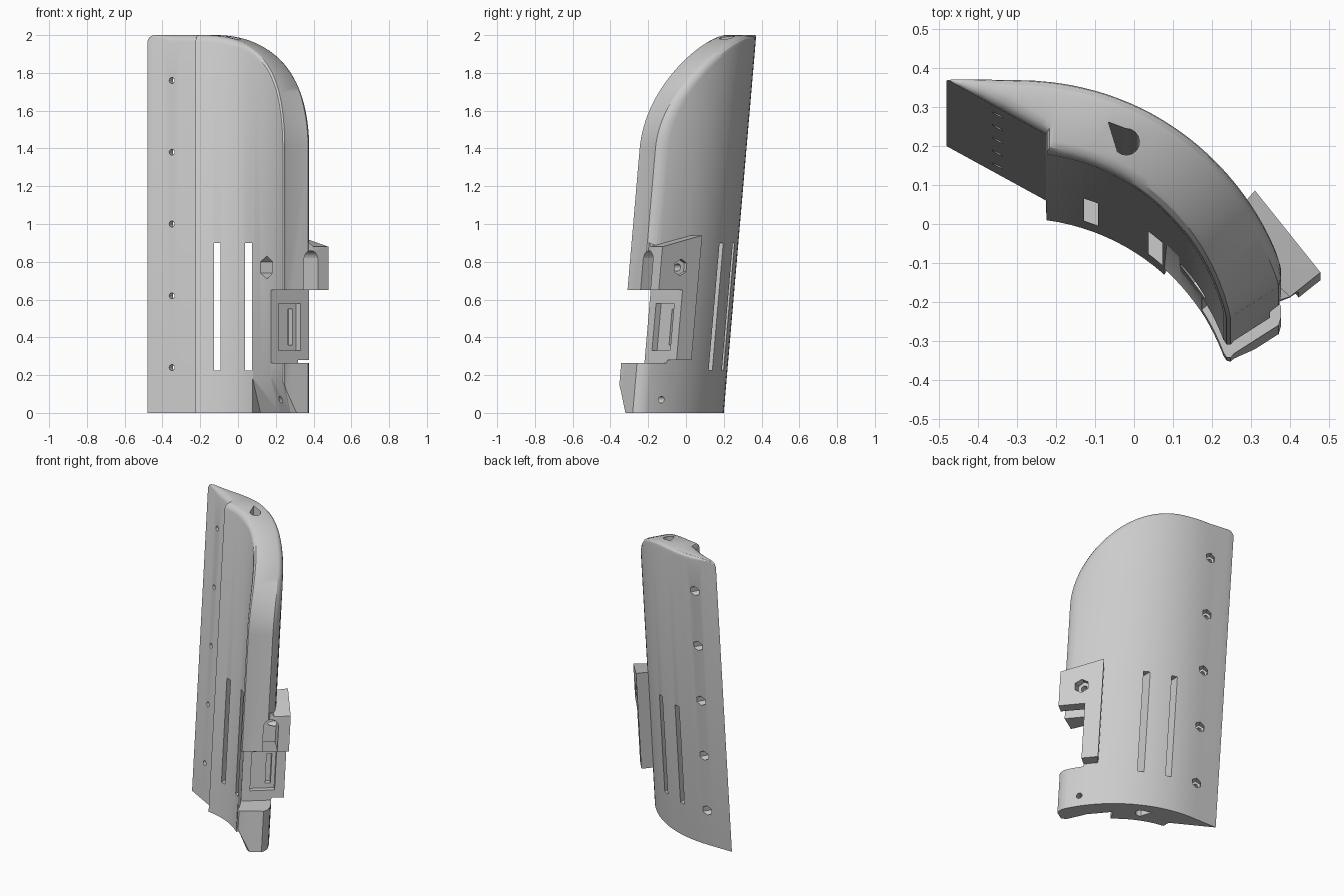
import bpy, bmesh
from math import sqrt, sin, cos, pi, hypot
from mathutils import Vector

cube = bpy.data.objects.get("Cube")
if cube:
    bpy.data.objects.remove(cube)

LEAN = 0.086                       # backward lean per unit of height
CX, CY = -0.3, -0.55               # centre of the shell arcs
R_OUT, R_IN, FILLET = 0.75, 0.565, 0.035
TIP, END = -0.518, 0.46            # extent along the shell chord

grey = bpy.data.materials.new("light_grey")
grey.use_nodes = True
grey.diffuse_color = (0.6, 0.6, 0.6, 1)
grey.node_tree.nodes["Principled BSDF"].inputs["Base Color"].default_value = (0.6, 0.6, 0.6, 1)


def make_object(name, bm):
    bmesh.ops.recalc_face_normals(bm, faces=bm.faces)
    mesh = bpy.data.meshes.new(name)
    bm.to_mesh(mesh)
    bm.free()
    mesh.materials.append(grey)
    ob = bpy.data.objects.new(name, mesh)
    bpy.context.collection.objects.link(ob)
    return ob


def prism(name, plan, z0, tops):
    """Upright prism over a plan outline, with one top height or one per corner."""
    if not isinstance(tops, (list, tuple)):
        tops = [tops] * len(plan)
    bm = bmesh.new()
    low = [bm.verts.new((x, y, z0)) for x, y in plan]
    high = [bm.verts.new((x, y, t)) for (x, y), t in zip(plan, tops)]
    n = len(plan)
    for i in range(n):
        k = (i + 1) % n
        bm.faces.new((low[i], low[k], high[k], high[i]))
    caps = [bm.faces.new(low), bm.faces.new(high)]
    bmesh.ops.triangulate(bm, faces=caps)
    return make_object(name, bm)


def block(name, centre, along, half_len, half_wid, z0, z1):
    d = Vector(along).normalized()
    s = Vector((-d.y, d.x))
    c = Vector(centre)
    plan = [c + d * half_len * a + s * half_wid * b
            for a, b in ((-1, -1), (1, -1), (1, 1), (-1, 1))]
    return prism(name, [tuple(p) for p in plan], z0, z1)


def rod(name, centre, along, length, radius, sides=16):
    bm = bmesh.new()
    bmesh.ops.create_cone(bm, cap_ends=True, segments=sides, radius1=radius,
                          radius2=radius, depth=length)
    turn = Vector(along).to_track_quat('Z', 'Y').to_matrix()
    bmesh.ops.rotate(bm, matrix=turn, verts=bm.verts)
    bmesh.ops.translate(bm, vec=centre, verts=bm.verts)
    return make_object(name, bm)


# Shell surfaces in chord coordinates: u along the chord, v across it
def place(u, v, z):
    return (CX + 0.877 * u + 0.48 * v, CY - 0.48 * u + 0.877 * v, z)


def v_outer(u):
    return sqrt(R_OUT ** 2 - u * u) if u > -0.36 else 0.658 + 0.55 * (u + 0.36)


def v_inner(u):
    if u < -0.226:
        return 0.571
    return sqrt(R_IN ** 2 - u * u)


def u_inner(u):
    return u - 0.065 * max(0, u / END) ** 2


# Rim path: point and outward normal, up the tip, over the arch, down the end
path = [(TIP, 0, -1, 0)]
for k in range(5):
    a = k * pi / 8
    path.append((TIP + 0.04 - 0.04 * cos(a), 1.96 + 0.04 * sin(a), -cos(a), sin(a)))
path += [(u, 2, 0, 1) for u in (-0.42, -0.36, -0.32, -0.28, -0.25, -0.227, -0.203)]
ARCH_U, ARCH_W, ARCH_H, STEPS = -0.175, END + 0.175, 0.6, 30
for k in range(STEPS + 1):
    a = pi / 2 * (1 - k / STEPS)
    nu, nz = cos(a) / ARCH_W, sin(a) / ARCH_H
    m = hypot(nu, nz)
    path.append((ARCH_U + ARCH_W * cos(a), 1.4 + ARCH_H * sin(a), nu / m, nz / m))
path.append((END, 0, 1, 0))

bm = bmesh.new()
ROUND = [(1 - sin(k * pi / 6), 1 - cos(k * pi / 6)) for k in range(4)]
rings, feet = [], []
for u, z, nu, nz in path:
    r = min(FILLET, 0.4 * max(0, v_outer(u) - v_inner(u_inner(u))))
    ring = []
    for drop, inset in ROUND:
        w = u - drop * r * nu
        ring.append(bm.verts.new(place(w, v_outer(w) - inset * r, z - drop * r * nz)))
    for drop, inset in reversed(ROUND):
        w = u_inner(u - drop * r * nu)
        ring.append(bm.verts.new(place(w, v_inner(w) + inset * r, z - drop * r * nz)))
    rings.append(ring)
    feet.append([bm.verts.new((ring[j].co.x, ring[j].co.y, 0)) for j in (0, -1)])
for i in range(len(path) - 1):
    p, q, f, g = rings[i], rings[i + 1], feet[i], feet[i + 1]
    for j in range(len(p) - 1):
        bm.faces.new((p[j], p[j + 1], q[j + 1], q[j]))
    if 0 < i < len(path) - 2:
        bm.faces.new((p[0], q[0], g[0], f[0]))
        bm.faces.new((p[-1], f[1], g[1], q[-1]))
        bm.faces.new((f[0], g[0], g[1], f[1]))
bm.faces.new(rings[-1])
bmesh.ops.remove_doubles(bm, verts=bm.verts, dist=2e-4)
bmesh.ops.dissolve_degenerate(bm, edges=bm.edges, dist=1e-5)
bmesh.ops.delete(bm, geom=[v for v in bm.verts if not v.link_faces], context='VERTS')
shell = make_object("curved_shell", bm)

# Clamp block on the outer side
clamp = prism("clamp_block",
              [(0.22, -0.1), (0.31, 0.005), (0.478, -0.2), (0.40, -0.262), (0.33, -0.29)],
              0.28, [0.94, 0.94, 0.88, 0.88, 0.94])

# Cutters
shell_cuts, both_cuts = [], []
for x in (-0.11, 0.055):
    shell_cuts.append(block("slot", (x, 0), (1, 0), 0.018, 0.5, 0.225, 0.9))
for k in range(5):
    z = 0.24 + 0.38 * k
    x, y, _ = place(-0.37, 0.571, z)
    shell_cuts.append(rod("screw_hole", (x, y, z), (0.48, 0.877, 0), 0.5, 0.016))
    x, y, _ = place(-0.37, 0.571 + 0.14, z)
    shell_cuts.append(rod("screw_head", (x, y, z), (0.48, 0.877, 0), 0.2, 0.032, 6))
teardrop = [(-0.02 + 0.034 * cos(a * pi / 8 - 2.3), 0.04 + 0.034 * sin(a * pi / 8 - 2.3))
            for a in range(11)] + [(-0.066, 0.09)]
shell_cuts.append(prism("long_bore", teardrop, -0.1, 2.1))

# Chamfer under the inner lower corner, with its small hole
bm = bmesh.new()
wedge = [[bm.verts.new(place(u, v_inner(min(u, 0.39)) + dv, z))
          for dv, z in ((-0.15, -0.01), (0.09, -0.01), (0, 0.18), (-0.15, 0.18))]
         for u in (0.13, 0.28, 0.39, 0.55)]
for a, b in zip(wedge, wedge[1:]):
    for j in range(4):
        bm.faces.new((a[j], a[j - 1], b[j - 1], b[j]))
bm.faces.new(wedge[0])
bm.faces.new(wedge[-1])
bmesh.ops.triangulate(bm, faces=bm.faces)
shell_cuts.append(make_object("lower_chamfer", bm))
shell_cuts.append(rod("lower_hole", (0.3, -0.165, 0.07), (0.65, 0.75, 0), 0.4, 0.018))

# Side window, latch recess, channel and bolt
edge, inward = Vector((0.215, 0.18)).normalized(), Vector((-0.64, 0.77))
mid = Vector((0.272, -0.16))
both_cuts.append(block("window", mid - inward * 0.2, edge, 0.35, 0.2, 0.265, 0.65))
both_cuts.append(block("latch_recess", mid, edge, 0.075, 0.035, 0.33, 0.58))
both_cuts.append(block("latch_slit", mid + edge * 0.035, edge, 0.016, 0.07, 0.36, 0.55))
channel = Vector((0.385, -0.27)) + inward * 0.04
both_cuts.append(block("channel", channel, edge, 0.045, 0.1, 0.6, 0.82))
arch = channel - inward * 0.0
both_cuts.append(rod("channel_arch", (arch.x, arch.y, 0.815), (-0.64, 0.77, 0), 0.2, 0.044))
axis = Vector((0.86, 0.42, 0)).normalized()
outer, inner = Vector((0.392, -0.095, 0.77)), Vector((0.165, -0.205, 0.77))
both_cuts.append(rod("bolt_hole", (outer + inner) / 2, axis, 0.5, 0.02))
both_cuts.append(rod("nut_trap", outer, axis, 0.08, 0.045, 6))
both_cuts.append(rod("bolt_head", inner, axis, 0.12, 0.06, 6))


def finish(ob, cutters):
    bpy.ops.object.select_all(action='DESELECT')
    bpy.context.view_layer.objects.active = ob
    ob.select_set(True)
    for c in cutters:
        mod = ob.modifiers.new("cut", 'BOOLEAN')
        mod.operation, mod.solver, mod.object = 'DIFFERENCE', 'EXACT', c
        bpy.ops.object.modifier_apply(modifier=mod.name)
    for v in ob.data.vertices:
        v.co.y += LEAN * v.co.z
    bpy.ops.object.shade_smooth_by_angle(angle=0.5)


finish(shell, shell_cuts + both_cuts)
finish(clamp, both_cuts)
for c in shell_cuts + both_cuts:
    bpy.data.objects.remove(c)
